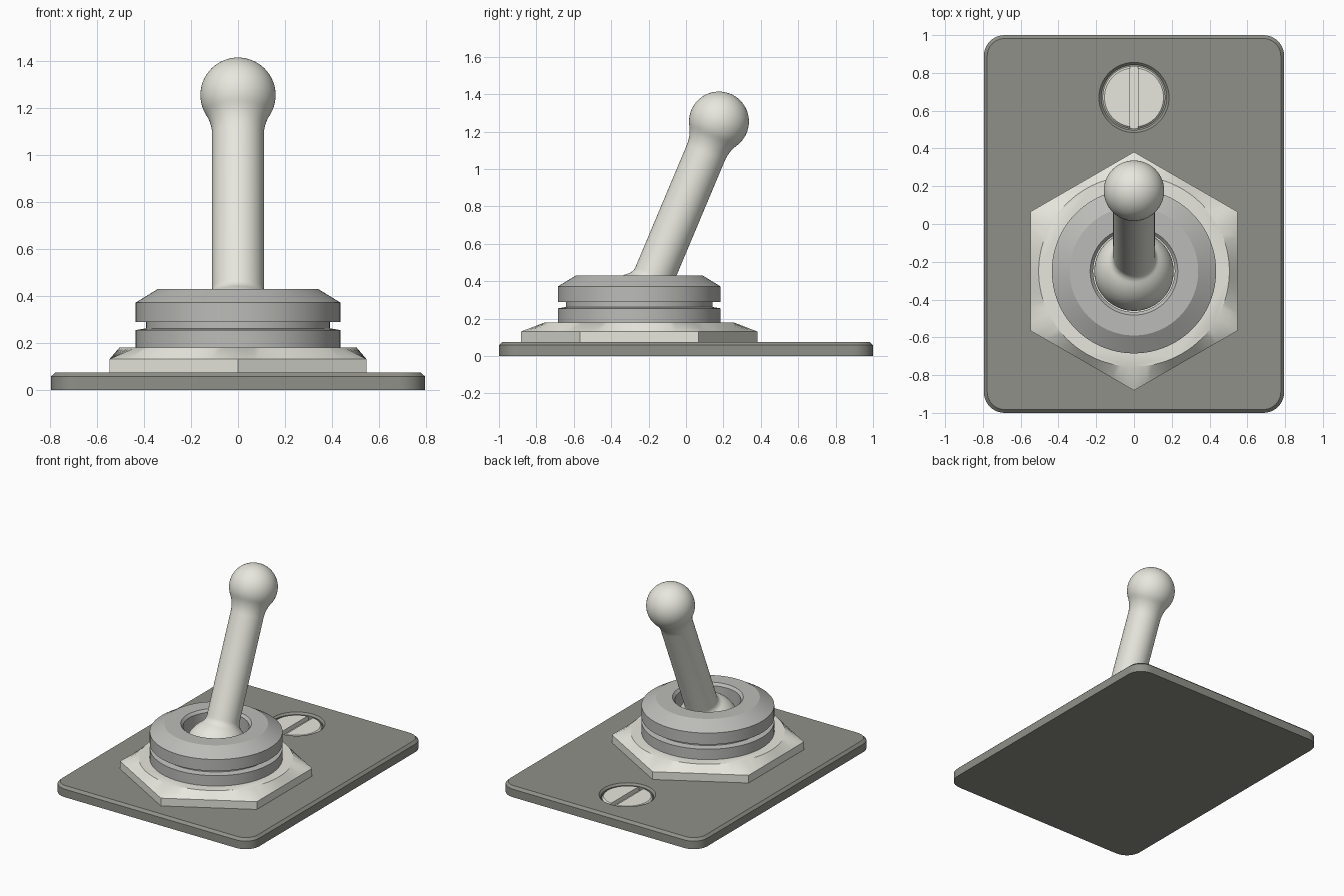
import bpy, bmesh, math
from mathutils import Matrix

if "Cube" in bpy.data.objects:
    bpy.data.objects.remove(bpy.data.objects["Cube"])

LIGHT, MID, DARK = (0.80, 0.80, 0.73), (0.50, 0.50, 0.48), (0.28, 0.28, 0.25)
SEG = 96
CY = -0.25       # switch centre
SY = 0.67        # screw centre


def material(name, rgb):
    m = bpy.data.materials.new(name)
    m.diffuse_color = (*rgb, 1)
    m.use_nodes = True
    m.node_tree.nodes["Principled BSDF"].inputs["Base Color"].default_value = m.diffuse_color
    return m


MATS = {c: material(n, c) for n, c in (("light", LIGHT), ("mid", MID), ("dark", DARK))}


def loft(name, rings, color, matrix=Matrix(), closed=False):
    """Skin equal-length rings; cap the ends, or join last ring to first."""
    bm = bmesh.new()
    vs = [[bm.verts.new(p) for p in ring] for ring in rings]
    n = len(vs[0])
    pairs = list(zip(vs, vs[1:])) + ([(vs[-1], vs[0])] if closed else [])
    for a, b in pairs:
        for i in range(n):
            j = (i + 1) % n
            bm.faces.new((a[i], a[j], b[j], b[i]))
    if not closed:
        bm.faces.new(vs[0])
        bm.faces.new(vs[-1])
    bmesh.ops.recalc_face_normals(bm, faces=bm.faces)
    bm.transform(matrix)
    mesh = bpy.data.meshes.new(name)
    bm.to_mesh(mesh)
    bm.free()
    ob = bpy.data.objects.new(name, mesh)
    bpy.context.collection.objects.link(ob)
    mesh.materials.append(MATS[color])
    return ob


def circle(r, z):
    return [(r * math.cos(2 * math.pi * i / SEG), r * math.sin(2 * math.pi * i / SEG), z)
            for i in range(SEG)]


def hexagon(r, z):
    pts = []
    for i in range(SEG):
        a = 2 * math.pi * i / SEG
        d = r / math.cos((a + math.pi / 6) % (math.pi / 3) - math.pi / 6)
        pts.append((d * math.cos(a), d * math.sin(a), z))
    return pts


def rounded_rect(hx, hy, r, z, n=10):
    pts = []
    for k, (sx, sy) in enumerate(((1, 1), (-1, 1), (-1, -1), (1, -1))):
        for i in range(n + 1):
            a = math.pi / 2 * (k + i / n)
            pts.append((sx * (hx - r) + r * math.cos(a), sy * (hy - r) + r * math.sin(a), z))
    return pts


def at(y, z=0):
    return Matrix.Translation((0, y, z))


def activate(ob):
    bpy.ops.object.select_all(action='DESELECT')
    ob.select_set(True)
    bpy.context.view_layer.objects.active = ob


def cut(ob, cutter):
    cutter.hide_render = True
    mod = ob.modifiers.new("cut", 'BOOLEAN')
    mod.operation, mod.object, mod.solver = 'DIFFERENCE', cutter, 'EXACT'
    activate(ob)
    bpy.ops.object.modifier_apply(modifier=mod.name)
    bpy.data.objects.remove(cutter)


# Mounting plate with a countersunk screw hole
plate = loft("mounting_plate", [rounded_rect(0.795, 1, 0.11, 0),
                                rounded_rect(0.795, 1, 0.11, 0.058),
                                rounded_rect(0.777, 0.982, 0.092, 0.075)], DARK)
cut(plate, loft("hole_cutter", [circle(0.172, 0.02), circle(0.172, 0.062),
                                circle(0.186, 0.0755), circle(0.186, 0.1)], DARK, at(SY)))

# Slotted screw
screw = loft("screw", [circle(0.166, 0.018), circle(0.166, 0.056), circle(0.156, 0.066)],
             LIGHT, at(SY))
cut(screw, loft("slot_cutter", [rounded_rect(0.022, 0.3, 0.001, z, 1) for z in (0.035, 0.1)],
                LIGHT, at(SY)))

# Hex nut: corners point front and back, flank blends to a round top
nut = loft("hex_nut", [hexagon(0.547, 0.075), hexagon(0.547, 0.131), circle(0.505, 0.18)],
           LIGHT, at(CY) )

# Grooved bushing with a hole for the lever
profile = [(0.435, 0.17), (0.435, 0.255), (0.392, 0.262), (0.392, 0.289), (0.435, 0.289),
           (0.435, 0.372), (0.34, 0.43), (0.232, 0.43), (0.216, 0.412), (0.216, 0.17)]
bushing = loft("bushing", [circle(r, z) for r, z in profile], MID, at(CY), closed=True)

# Lever: pivot ball, stem with fillets, and ball tip
R, STEM, TIP, LENGTH = 0.21, 0.11, 0.16, 1.10


def arc(r, z, a0, a1, n):
    return [(r * math.sin(math.radians(a)), z - r * math.cos(math.radians(a)))
            for a in (a0 + (a1 - a0) * i / n for i in range(n + 1))]


def fillet(r, f):
    """Angle from the axis and height at which a fillet of radius f leaves a ball of radius r."""
    s = (STEM + f) / (r + f)
    return math.degrees(math.asin(s)), (r + f) * math.sqrt(1 - s * s)


def fillet_arc(f, z, a, sign, n=8):
    return [(STEM + f - f * math.cos(t), z + sign * f * math.sin(t))
            for t in (math.radians(90 - a) * (1 - i / n) for i in range(n + 1))]


fa, fh = fillet(R, 0.06)
ta, th = fillet(TIP, 0.20)
pts = arc(R, 0, 60, 180 - fa, 18)
pts += fillet_arc(0.06, fh, fa, -1)[1:]
pts += fillet_arc(0.20, LENGTH - th, ta, 1)[::-1]
pts += arc(TIP, LENGTH, ta, 179, 28)[1:]
lever = loft("lever", [circle(r, z) for r, z in pts], LIGHT,
             at(CY, 0.24) @ Matrix.Rotation(math.radians(-22.8), 4, 'X'))

for ob in (plate, screw, nut, bushing, lever):
    activate(ob)
    bpy.ops.object.shade_smooth_by_angle(angle=math.radians(30))

# Turn the nut so its flats face left and right
nut.data.update()
